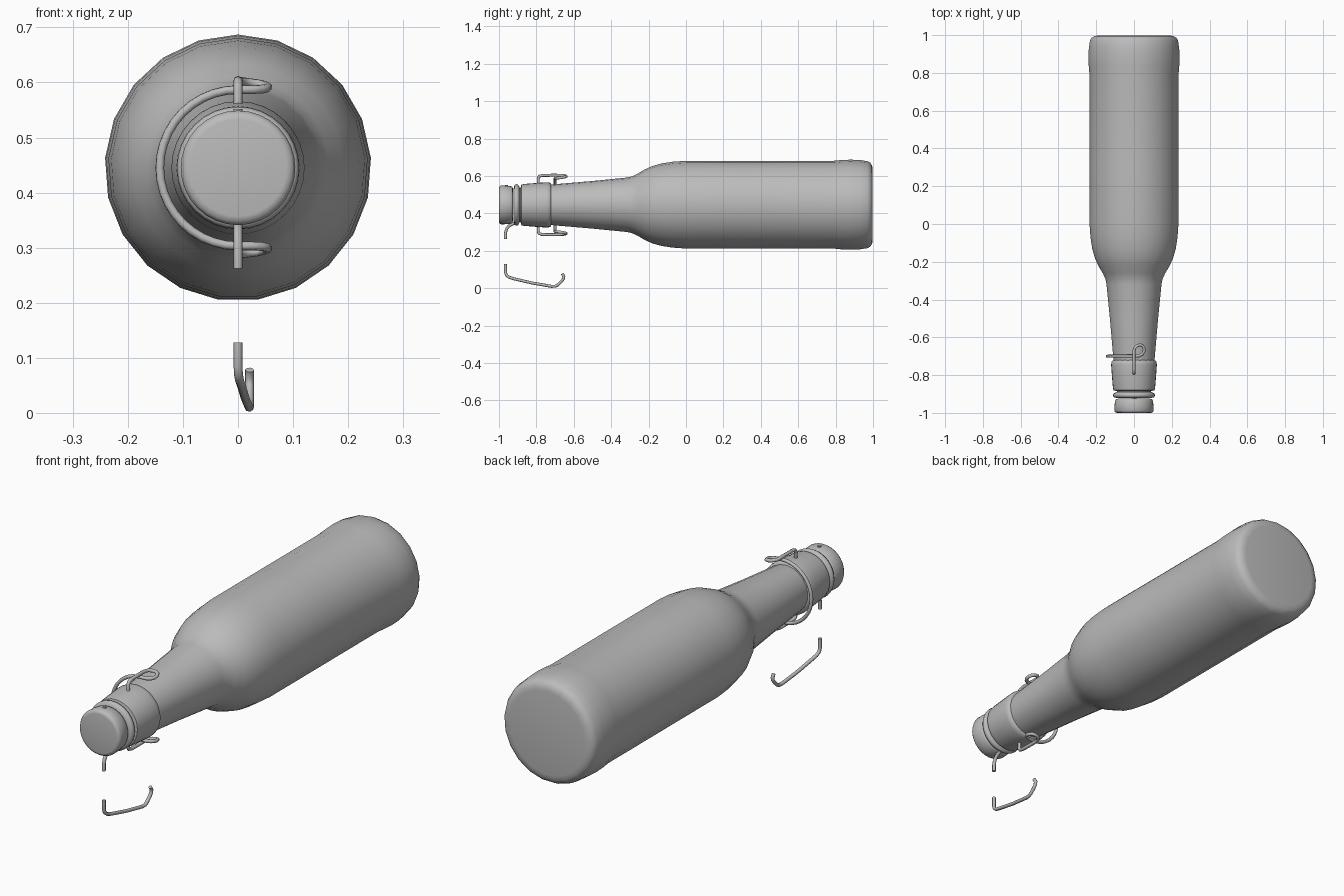
import bpy, bmesh, math
from mathutils import Vector

if "Cube" in bpy.data.objects:
    bpy.data.objects.remove(bpy.data.objects["Cube"], do_unlink=True)

AXIS = 0.445   # height of the bottle's axis
WIRE = 0.008   # wire radius

grey = bpy.data.materials.new("plain_grey")
grey.use_nodes = True
grey.diffuse_color = (0.5, 0.5, 0.5, 1)
grey.node_tree.nodes["Principled BSDF"].inputs["Base Color"].default_value = (0.5, 0.5, 0.5, 1)


def finish(obj, angle):
    bpy.ops.object.select_all(action='DESELECT')
    obj.select_set(True)
    bpy.context.view_layer.objects.active = obj
    if obj.type == 'CURVE':
        bpy.ops.object.convert(target='MESH')
    bpy.ops.object.shade_smooth_by_angle(angle=math.radians(angle))


def lathe(name, profile, sides):
    """Turn (y, radius) points around the bottle's axis, closing both ends."""
    bm = bmesh.new()
    rings = []
    for y, r in profile:
        angles = [math.pi / 2 + math.tau * i / sides for i in range(sides)]
        rings.append([bm.verts.new((r * math.cos(a), y, AXIS + r * math.sin(a))) for a in angles])
    for a, b in zip(rings, rings[1:]):
        for i in range(sides):
            j = (i + 1) % sides
            bm.faces.new((a[i], a[j], b[j], b[i]))
    bm.faces.new(rings[0])
    bm.faces.new(rings[-1])
    bmesh.ops.recalc_face_normals(bm, faces=bm.faces)
    mesh = bpy.data.meshes.new(name)
    bm.to_mesh(mesh)
    bm.free()
    mesh.materials.append(grey)
    obj = bpy.data.objects.new(name, mesh)
    bpy.context.collection.objects.link(obj)
    finish(obj, 50)


def wire(name, points):
    """Round wire along a path."""
    curve = bpy.data.curves.new(name, 'CURVE')
    curve.dimensions = '3D'
    curve.bevel_depth = WIRE
    curve.bevel_resolution = 2
    curve.use_fill_caps = True
    spline = curve.splines.new('POLY')
    spline.points.add(len(points) - 1)
    for p, co in zip(spline.points, points):
        p.co = (*co, 1)
    curve.materials.append(grey)
    obj = bpy.data.objects.new(name, curve)
    bpy.context.collection.objects.link(obj)
    finish(obj, 50)


# Glass body with shoulder, neck and rounded base
lathe("bottle_body", [
    (-0.90, 0.09), (-0.72, 0.109), (-0.5, 0.128), (-0.32, 0.146), (-0.29, 0.152),
    (-0.26, 0.166), (-0.22, 0.190), (-0.18, 0.208), (-0.13, 0.222), (-0.07, 0.231),
    (0.0, 0.236), (0.3, 0.236), (0.79, 0.236), (0.83, 0.240), (0.88, 0.242),
    (0.93, 0.240), (0.97, 0.234), (0.985, 0.226), (0.995, 0.210), (0.998, 0.190)], 21)

# Thick collar at the mouth
lathe("neck_collar", [
    (-0.885, 0.09), (-0.88, 0.109), (-0.865, 0.112), (-0.79, 0.118), (-0.745, 0.121),
    (-0.728, 0.119), (-0.722, 0.113), (-0.72, 0.10)], 32)

# Rubber seal between collar and stopper
lathe("seal_ring", [
    (-0.922, 0.085), (-0.917, 0.106), (-0.908, 0.111), (-0.898, 0.109), (-0.89, 0.095)], 32)

# Stopper cap
lathe("stopper_cap", [
    (-1.0, 0.088), (-0.998, 0.098), (-0.988, 0.104), (-0.96, 0.103), (-0.935, 0.100),
    (-0.928, 0.096), (-0.925, 0.085)], 32)

# Bail wire: pin, sideways loop, half circle round the neck, then the same mirrored
upper = [
    (0, -0.79, 0.55), (0, -0.79, 0.588), (0, -0.785, 0.598), (0, -0.77, 0.603),
    (0, -0.70, 0.604), (0, -0.67, 0.603), (0.005, -0.655, 0.602), (0.018, -0.643, 0.6),
    (0.034, -0.64, 0.598), (0.047, -0.646, 0.595), (0.054, -0.66, 0.592),
    (0.053, -0.675, 0.59), (0.044, -0.689, 0.588), (0.026, -0.698, 0.587)]
turns = [math.pi / 2 + math.pi * i / 20 for i in range(21)]
arc = [(0.142 * math.cos(a), -0.70, AXIS + 0.142 * math.sin(a)) for a in turns]
lower = [(x, y, 2 * AXIS - z) for x, y, z in reversed(upper)]
wire("bail_wire", upper + arc + lower)

# Lever wire: pin through the stopper, and the separate closing hook below
wire("stopper_pin", [(0, -0.96, 0.552), (0, -0.96, 0.50)])
wire("stopper_wire", [
    (0, -0.965, 0.262), (0, -0.965, 0.295), (0, -0.960, 0.315), (0, -0.948, 0.332),
    (0, -0.930, 0.342), (0, -0.905, 0.350)])
wire("closing_hook", [
    (0, -0.965, 0.128), (0, -0.965, 0.085), (0.001, -0.960, 0.069), (0.003, -0.945, 0.058),
    (0.006, -0.92, 0.05), (0.013, -0.82, 0.027), (0.02, -0.72, 0.01), (0.021, -0.70, 0.01),
    (0.021, -0.685, 0.018), (0.021, -0.668, 0.034), (0.021, -0.655, 0.05),
    (0.021, -0.653, 0.063), (0.021, -0.662, 0.078), (0.021, -0.69, 0.08)][:-1])
